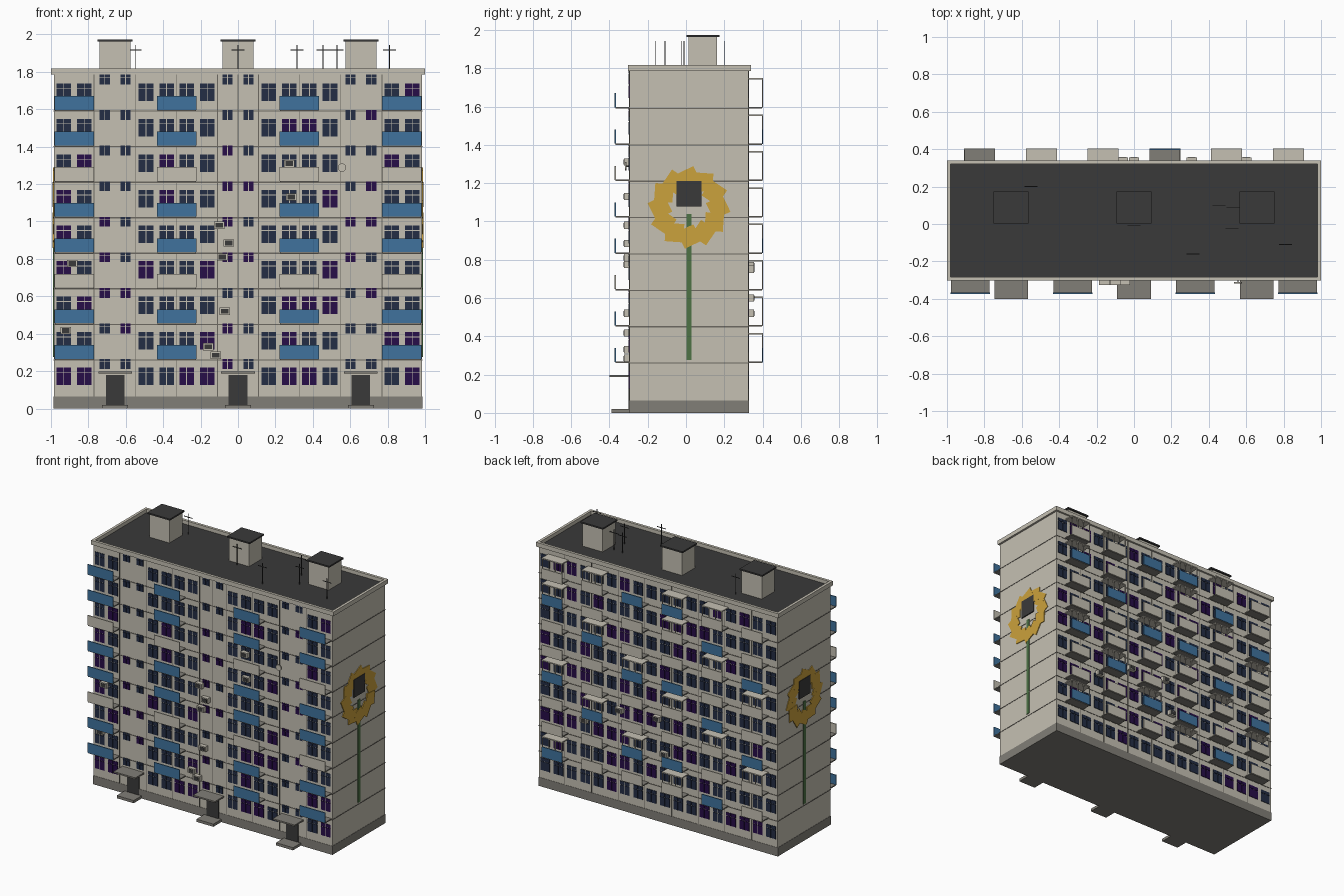
import bpy, bmesh, math, random
from mathutils import Matrix, Vector

if "Cube" in bpy.data.objects:
    bpy.data.objects.remove(bpy.data.objects["Cube"])

random.seed(4)
COLORS = {
    "beige_wall": (0.56, 0.53, 0.45), "blue_panel": (0.05, 0.17, 0.34),
    "dark_grey": (0.042, 0.042, 0.042), "plinth_grey": (0.22, 0.21, 0.185),
    "navy_glass": (0.017, 0.027, 0.06), "violet_glass": (0.02, 0.004, 0.065),
    "petal_yellow": (0.60, 0.36, 0.045), "stem_green": (0.075, 0.17, 0.06),
    "seam_grey": (0.15, 0.14, 0.12),
}
MATS = {}
for n, c in COLORS.items():
    MATS[n] = bpy.data.materials.new(n)
    MATS[n].diffuse_color = (*c, 1)
NAMES = list(COLORS)


class Part:
    """Collects coloured boxes and discs into one named object."""
    def __init__(self, name):
        self.name, self.bm = name, bmesh.new()

    def paint(self, verts, mat):
        for f in {f for v in verts for f in v.link_faces}:
            f.material_index = NAMES.index(mat)

    def box(self, x0, x1, y0, y1, z0, z1, mat, pre=None):
        m = Matrix.Translation(((x0 + x1) / 2, (y0 + y1) / 2, (z0 + z1) / 2))
        m = m @ Matrix.Diagonal((abs(x1 - x0), abs(y1 - y0), abs(z1 - z0), 1))
        if pre:
            m = pre @ m
        self.paint(bmesh.ops.create_cube(self.bm, size=1, matrix=m)["verts"], mat)

    def disc(self, x, y, z, r, depth, mat):
        m = Matrix.Translation((x, y, z)) @ Matrix.Rotation(math.pi / 2, 4, 'X')
        self.paint(bmesh.ops.create_cone(self.bm, cap_ends=True, segments=16, radius1=r,
                                         radius2=r, depth=depth, matrix=m)["verts"], mat)

    def done(self):
        me = bpy.data.meshes.new(self.name)
        self.bm.to_mesh(me)
        self.bm.free()
        for n in NAMES:
            me.materials.append(MATS[n])
        bpy.context.collection.objects.link(bpy.data.objects.new(self.name, me))


W, F, B = 0.985, -0.295, 0.326          # half width, front wall, back wall
FLOORS, STEP = 9, 0.19
ENTRANCES = (-0.657, 0, 0.657)


def base(f):
    return 0.07 + STEP * f


# Main block with plinth and roof
p = Part("walls")
p.box(-W, W, F, B, 0.065, 1.785, "beige_wall")
p.done()
p = Part("plinth")
p.box(-W - .002, W + .002, F - .002, B + .002, 0, 0.065, "plinth_grey")
p.done()
p = Part("roof")
p.box(-0.985, 0.985, -0.29, 0.325, 1.78, 1.79, "dark_grey")
p.done()
p = Part("parapet")
for s in (-1, 1):
    p.box(s * 0.98, s * 1.0, -0.303, 0.34, 1.785, 1.817, "beige_wall")
p.box(-0.98, 0.98, -0.303, -0.283, 1.785, 1.817, "beige_wall")
p.box(-0.98, 0.98, 0.32, 0.34, 1.785, 1.817, "beige_wall")
p.done()

# Panel joints
p = Part("panel_seams")
for f in range(1, FLOORS):
    z = base(f)
    p.box(-W - .002, W + .002, F - .002, B + .002, z - .003, z + .003, "seam_grey")
for i in range(-4, 4):
    x = 0.11 + 0.22 * i
    for y in (F, B):
        p.box(x - .002, x + .002, y - .002, y + .002, 0.065, 1.785, "seam_grey")
p.box(-.002, .002, F - .002, F, 0.2, 1.785, "seam_grey")
p.done()

# Windows
p = Part("windows")


def window(x, y, z0, w, h):
    glass = "violet_glass" if random.random() < 0.3 else "navy_glass"
    t = 0.004
    for s in (-1, 1):
        a, b = x + s * 0.002, x + s * w / 2
        p.box(a, b, y - t, y + t, z0, z0 + h * 0.7, glass)
        p.box(a, b, y - t, y + t, z0 + h * 0.74, z0 + h, glass)


for f in range(FLOORS):
    for c in ENTRANCES:
        for s in (-1, 1):
            for off in (0.165, 0.275):
                window(c + s * off, F, base(f) + 0.055, 0.078, 0.093)
            window(c + s * 0.056, F, base(f) + 0.142, 0.055, 0.053)
            for off in (0.056, 0.165, 0.275):
                window(c + s * off, B, base(f) + 0.055, 0.078, 0.093)
p.done()

# Front balconies: two open sides, slab and front panel
p = Part("front_balconies")
for f in range(1, FLOORS):
    col = "beige_wall" if f in (3, 6) else "blue_panel"
    z = base(f)
    for x in (-0.875, -0.328, 0.328, 0.875):
        p.box(x - .103, x + .103, -0.368, F, z, z + .008, "plinth_grey")
        p.box(x - .105, x + .105, -0.373, -0.366, z + .006, z + .08, col)
p.done()

# Rear balconies: some open, some glazed with a canopy
p = Part("rear_balconies")
for f in range(1, FLOORS):
    z = base(f)
    for i, x in enumerate((-0.825, -0.495, -0.165, 0.165, 0.495, 0.825)):
        glazed = i % 3 != 0 if f == FLOORS - 1 else (i + 2 * f) % 3 == 1
        col = "blue_panel" if (i * 2 + f + i // 3) % 3 == 0 else "beige_wall"
        p.box(x - .082, x + .082, B, 0.398, z, z + .008, "plinth_grey")
        p.box(x - .083, x + .083, 0.396, 0.403, z + .004, z + .08, col)
        if glazed:
            p.box(x - .083, x + .083, B, 0.403, z + .15, z + .158, "beige_wall")
            for k in range(4):
                xp = x - .08 + k * 0.0533
                p.box(xp - .003, xp + .003, 0.396, 0.402, z + .08, z + .15, "beige_wall")
p.done()

# Entrances
p = Part("entrances")
for c in ENTRANCES:
    p.box(c - .05, c + .05, F - .005, F + .01, 0.02, 0.178, "dark_grey")
    p.box(c - .09, c + .09, -0.40, F, 0.187, 0.198, "plinth_grey")
    p.box(c - .07, c + .07, -0.39, F, 0, 0.02, "plinth_grey")
p.done()

# Roof towers with flat caps
p = Part("roof_towers")
for c in ENTRANCES:
    p.box(c - .083, c + .083, 0.012, 0.163, 1.785, 1.963, "beige_wall")
    p.box(c - .093, c + .093, 0.003, 0.174, 1.963, 1.974, "dark_grey")
p.done()

# Antennas
p = Part("antennas")
for x, y in ((-0.55, 0.2), (0, -0.01), (0.315, -0.16), (0.455, 0.1),
             (0.525, -0.025), (0.53, 0.09), (0.81, -0.11)):
    p.box(x - .002, x + .002, y - .002, y + .002, 1.785, 1.943, "dark_grey")
    p.box(x - .035, x + .035, y - .002, y + .002, 1.915, 1.919, "dark_grey")
p.done()

# Air conditioners and dishes
p = Part("air_conditioners")
front_units = ((-.10, .98), (-.05, .885), (-.085, .81), (-.07, .52), (-.16, .33),
               (-.12, .285), (-.885, .775), (-.92, .417), (.285, 1.13), (.275, 1.31))
rear_units = ((0, .77), (.31, .75), (-.06, .52), (.6, .6))
for units, y, s in ((front_units, F, -1), (rear_units, B, 1)):
    for x, z in units:
        p.box(x - .028, x + .028, y, y + s * .03, z - .019, z + .019, "beige_wall")
        p.box(x - .02, x + .02, y + s * .03, y + s * .032, z - .013, z + .013, "dark_grey")
p.done()
p = Part("satellite_dish")
p.disc(0.556, -0.315, 1.288, 0.022, 0.008, "beige_wall")
p.box(0.553, 0.559, -0.315, F, 1.285, 1.291, "dark_grey")
p.done()

# Sunflower murals on both end walls
for s, side in ((-1, "left"), (1, "right")):
    p = Part(side + "_flower_mural")
    a = s * W
    for k in range(12):
        turn = Matrix.Translation((0, 0.016, 1.073)) @ Matrix.Rotation(k * math.tau / 12, 4, 'X')
        turn = turn @ Matrix.Translation((0, 0.152, 0)) @ Matrix.Rotation(0.45, 4, 'X')
        lift = s * (0.004 + 0.0002 * k)
        p.box(a, a + lift, -0.048, 0.048, -0.048, 0.048, "petal_yellow", turn)
    p.box(a, a + s * .005, 0.002, 0.028, 0.275, 1.04, "stem_green")
    p.box(a, a + s * .008, -0.05, 0.08, 1.078, 1.212, "dark_grey")
    p.done()

for m in bpy.data.materials:
    if m.users and not m.is_grease_pencil:
        m.use_nodes = True
        m.node_tree.nodes["Principled BSDF"].inputs["Base Color"].default_value = m.diffuse_color
